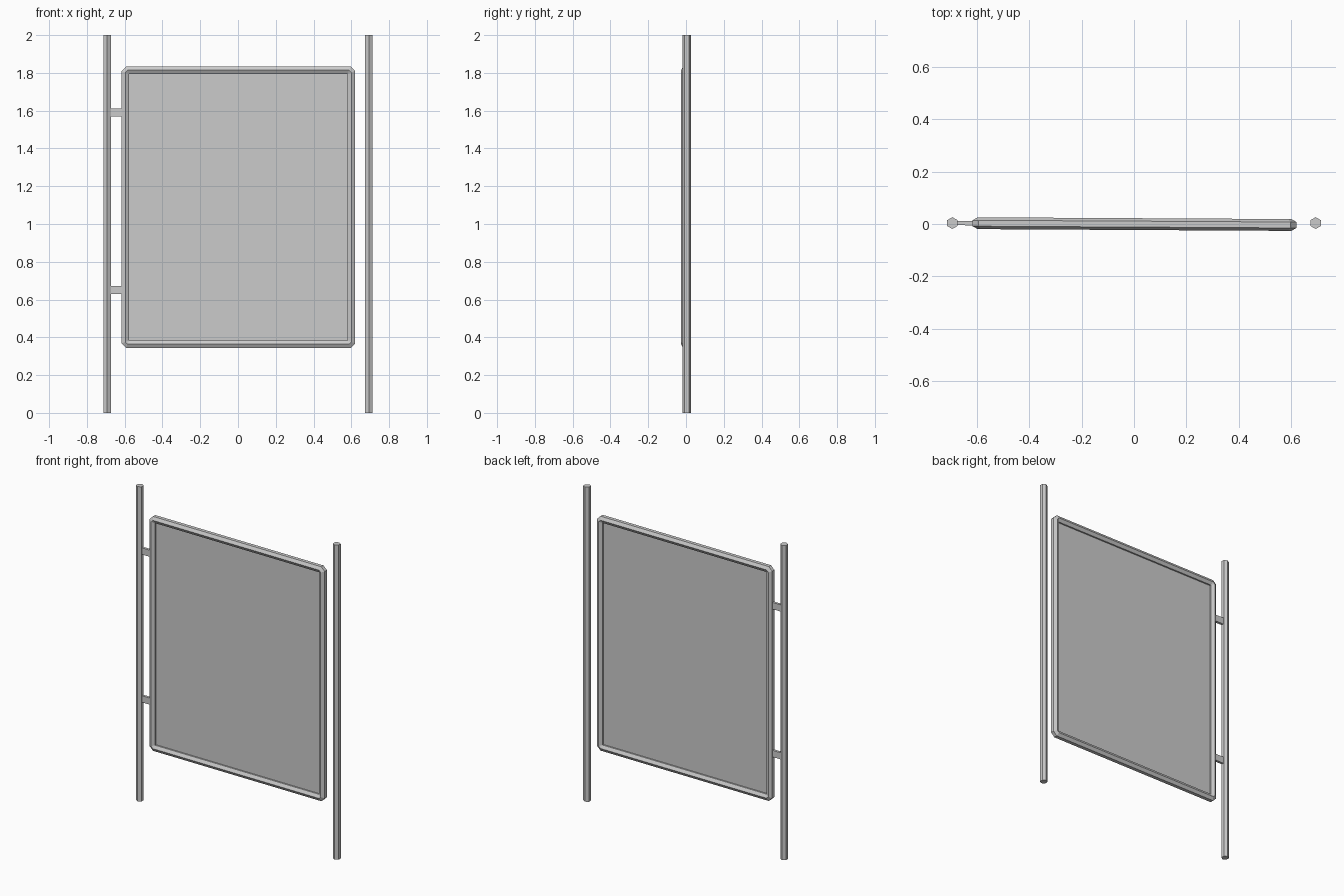
import bpy, bmesh, math
from mathutils import Matrix

if "Cube" in bpy.data.objects:
    bpy.data.objects.remove(bpy.data.objects["Cube"])

R = 0.0225                      # hexagonal tube radius
POST_X, POST_Y = 0.693, 0.0035
TILT = -0.0056                  # gate stands very slightly ajar
# hexagon with points towards front and back
HEX = [(R * math.sin(i * math.pi / 3), R * math.cos(i * math.pi / 3)) for i in range(6)]


def finish(name, bm, swing=False):
    if swing:  # turn about the hinge post
        hinge = Matrix.Translation((-POST_X, POST_Y, 0))
        bm.transform(hinge @ Matrix.Rotation(TILT, 4, 'Z') @ Matrix.Translation((POST_X, 0, 0)))
    bmesh.ops.recalc_face_normals(bm, faces=bm.faces)
    mesh = bpy.data.meshes.new(name)
    bm.to_mesh(mesh)
    bm.free()
    obj = bpy.data.objects.new(name, mesh)
    bpy.context.collection.objects.link(obj)


def post(name, x):
    bm = bmesh.new()
    rings = [[bm.verts.new((x + u, POST_Y + v, z)) for u, v in HEX] for z in (0, 2)]
    for ring in rings:
        bm.faces.new(ring)
    for i in range(6):
        j = (i + 1) % 6
        bm.faces.new((rings[0][i], rings[0][j], rings[1][j], rings[1][i]))
    finish(name, bm)


def box(name, x0, x1, thick, z0, z1):
    bm = bmesh.new()
    size = Matrix.Diagonal((x1 - x0, thick, z1 - z0, 1))
    place = Matrix.Translation(((x0 + x1) / 2, 0, (z0 + z1) / 2))
    bmesh.ops.create_cube(bm, size=1, matrix=place @ size)
    finish(name, bm, swing=True)


# gate frame: hexagonal tube following a rectangle with cut corners
CX, CZ, HW, HH, CUT = 0.002, 1.089, 0.5985, 0.7255, 0.012


def frame_loop(offset):
    w, h = HW + offset, HH + offset
    c = CUT + offset * (2 - math.sqrt(2))
    return [(w, c - h), (w, h - c), (w - c, h), (c - w, h),
            (-w, h - c), (-w, c - h), (c - w, -h), (w - c, -h)]


def gate_frame():
    bm = bmesh.new()
    loops = [[bm.verts.new((CX + x, v, CZ + z)) for x, z in frame_loop(u)] for u, v in HEX]
    for i in range(6):
        a, b = loops[i], loops[(i + 1) % 6]
        for k in range(8):
            n = (k + 1) % 8
            bm.faces.new((a[k], a[n], b[n], b[k]))
    finish("gate_frame", bm, swing=True)


post("left_post", -POST_X)
post("right_post", POST_X)
gate_frame()

# thin infill sheet
box("gate_panel", CX - HW, CX + HW, 0.003, CZ - HH, CZ + HH)

# hinge straps on the left post
for label, z in (("upper", 1.59), ("lower", 0.65)):
    box(label + "_hinge", -POST_X, CX - HW, 0.016, z - 0.021, z + 0.021)
